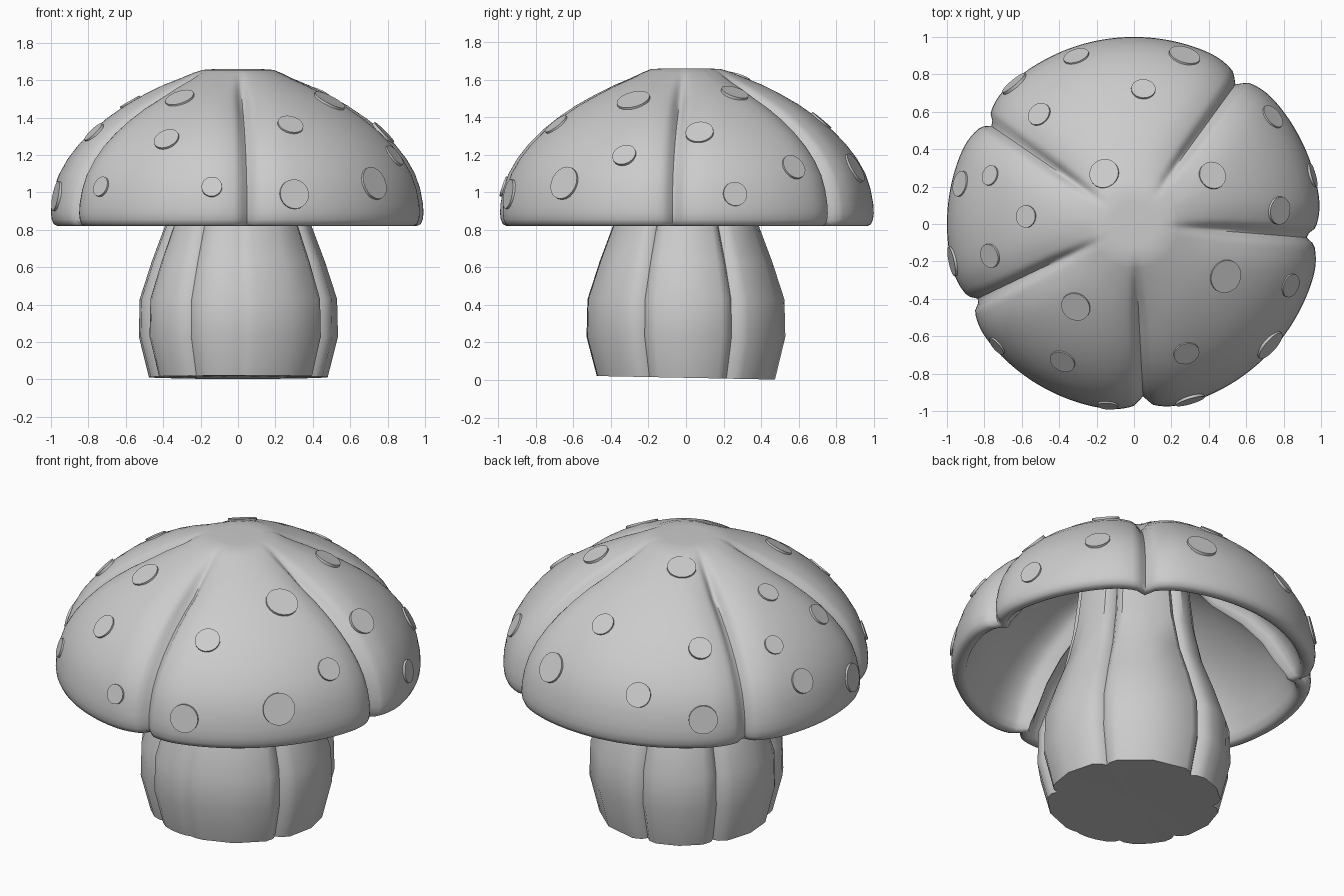
import bpy, bmesh, math
from mathutils import Vector, Matrix
from mathutils.bvhtree import BVHTree

if "Cube" in bpy.data.objects:
    bpy.data.objects.remove(bpy.data.objects["Cube"])


def angle_gap(a, b):
    return abs((a - b + 180) % 360 - 180)


def lathe(name, profile, angles, shape, sharp):
    """Sweep a profile around z; shape(r, z, degrees, k) bends each point."""
    bm = bmesh.new()
    rings = []
    for k, (r, z) in enumerate(profile):
        ring = []
        for a in angles:
            rr, zz = shape(r, z, a, k)
            t = math.radians(a)
            ring.append(bm.verts.new((rr * math.cos(t), rr * math.sin(t), zz)))
        rings.append(ring)
    n = len(angles)
    for lo, hi in zip(rings, rings[1:]):
        for i in range(n):
            j = (i + 1) % n
            bm.faces.new((lo[i], lo[j], hi[j], hi[i]))
    bmesh.ops.remove_doubles(bm, verts=bm.verts, dist=1e-5)
    bmesh.ops.recalc_face_normals(bm, faces=bm.faces)
    tree = BVHTree.FromBMesh(bm)
    finish(bm, name, sharp)
    return tree


def finish(bm, name, sharp):
    mesh = bpy.data.meshes.new(name)
    bm.to_mesh(mesh)
    bm.free()
    ob = bpy.data.objects.new(name, mesh)
    bpy.context.collection.objects.link(ob)
    bpy.ops.object.select_all(action='DESELECT')
    ob.select_set(True)
    bpy.context.view_layer.objects.active = ob
    bpy.ops.object.shade_smooth_by_angle(angle=math.radians(sharp))


# Cap: hollow dome pinched by five grooves that show as ridges inside
GROOVES = (-4, 54, 145, 206, 273)
INNER_START = 21


def cap_shape(r, z, a, k):
    fade = min(1, max(0, (r - 0.2) / 0.3))
    d = r * math.radians(min(angle_gap(a, g) for g in GROOVES))
    depth = fade * (0.045 * math.exp(-(d / 0.03) ** 2) + 0.033 * math.exp(-(d / 0.11) ** 2))
    if k > INNER_START:
        depth += fade * 0.03 * math.exp(-(d / 0.05) ** 2)
    out = Vector((r, z - 0.82))
    if r > 0 and out.length > 0:
        out.normalize()
        r, z = r - depth * out.x, z - depth * out.y
    return r, z


cap_profile = [
    (0, 1.655), (0.12, 1.66), (0.19, 1.655), (0.24, 1.64), (0.3, 1.615), (0.4, 1.575),
    (0.5, 1.525), (0.6, 1.467), (0.7, 1.397), (0.78, 1.33), (0.85, 1.258), (0.91, 1.18),
    (0.955, 1.1), (0.982, 1.02), (0.997, 0.94), (1.0, 0.89), (0.996, 0.855), (0.985, 0.83),
    (0.965, 0.82), (0.94, 0.82), (0.92, 0.832), (0.905, 0.87), (0.87, 0.965), (0.8, 1.09),
    (0.68, 1.22), (0.5, 1.35), (0.3, 1.45), (0, 1.5)]
cap_tree = lathe("cap", cap_profile, [i * 1.5 for i in range(240)], cap_shape, 50)

# Stem: bulging lobes meeting in vertical creases (angle, depth)
CREASES = ((30, 0.05), (96, 0.05), (145, 0.05), (200, 0.045), (240, 0.035), (272, 0.012), (333, 0.05))


def stem_shape(r, z, a, k):
    r -= max(depth * math.exp(-angle_gap(a, c) / 4) for c, depth in CREASES)
    if z < 0.1:
        z -= 0.02 * r * math.sin(math.radians(a))
    return r, z


stem_angles = []
for i, (c, _) in enumerate(CREASES):
    gap = (CREASES[(i + 1) % len(CREASES)][0] - c) % 360
    stem_angles += [c, c + 3] + [c + 9 + (gap - 18) * k / 2 for k in range(3)] + [c + gap - 3]
stem_profile = [(0, 0.02), (0.48, 0.012), (0.535, 0.23), (0.53, 0.43), (0.465, 0.63),
                (0.39, 0.83), (0.34, 1.05), (0.31, 1.3), (0.3, 1.48), (0, 1.48)]
lathe("stem", stem_profile, stem_angles, stem_shape, 36)

# Spots: thin discs laid on the cap surface (x, y, z, radius)
SPOTS = [
    (-0.16, 0.27, 1.61, 0.08), (0.42, 0.26, 1.53, 0.075), (0.05, 0.72, 1.38, 0.065),
    (-0.51, 0.59, 1.34, 0.065), (-0.64, 0.75, 1.0, 0.08), (-0.31, 0.9, 1.12, 0.07),
    (0.27, 0.9, 1.13, 0.085), (0.75, 0.58, 1.14, 0.07), (0.79, 0.07, 1.33, 0.075),
    (0.49, -0.28, 1.49, 0.09), (0.28, -0.69, 1.36, 0.07), (-0.31, -0.44, 1.5, 0.08),
    (-0.38, -0.73, 1.28, 0.07), (-0.57, 0.04, 1.47, 0.06), (-0.77, 0.26, 1.3, 0.055),
    (-0.77, -0.17, 1.32, 0.065), (0.84, -0.33, 1.2, 0.065), (0.73, -0.65, 1.05, 0.09),
    (0.3, -0.94, 0.99, 0.08), (-0.14, -0.97, 1.03, 0.055), (-0.73, -0.65, 1.03, 0.055),
    (-0.97, -0.2, 0.98, 0.08), (-0.95, 0.22, 1.12, 0.07), (0.95, 0.26, 0.99, 0.065)]
for i, (x, y, z, radius) in enumerate(SPOTS):
    loc, normal, _, _ = cap_tree.find_nearest(Vector((x, y, z)))
    bm = bmesh.new()
    place = Matrix.Translation(loc) @ normal.to_track_quat('Z', 'Y').to_matrix().to_4x4()
    bmesh.ops.create_cone(bm, cap_ends=True, segments=20, radius1=radius, radius2=radius,
                          depth=0.016, matrix=place)
    finish(bm, f"spot_{i + 1}", 35)
